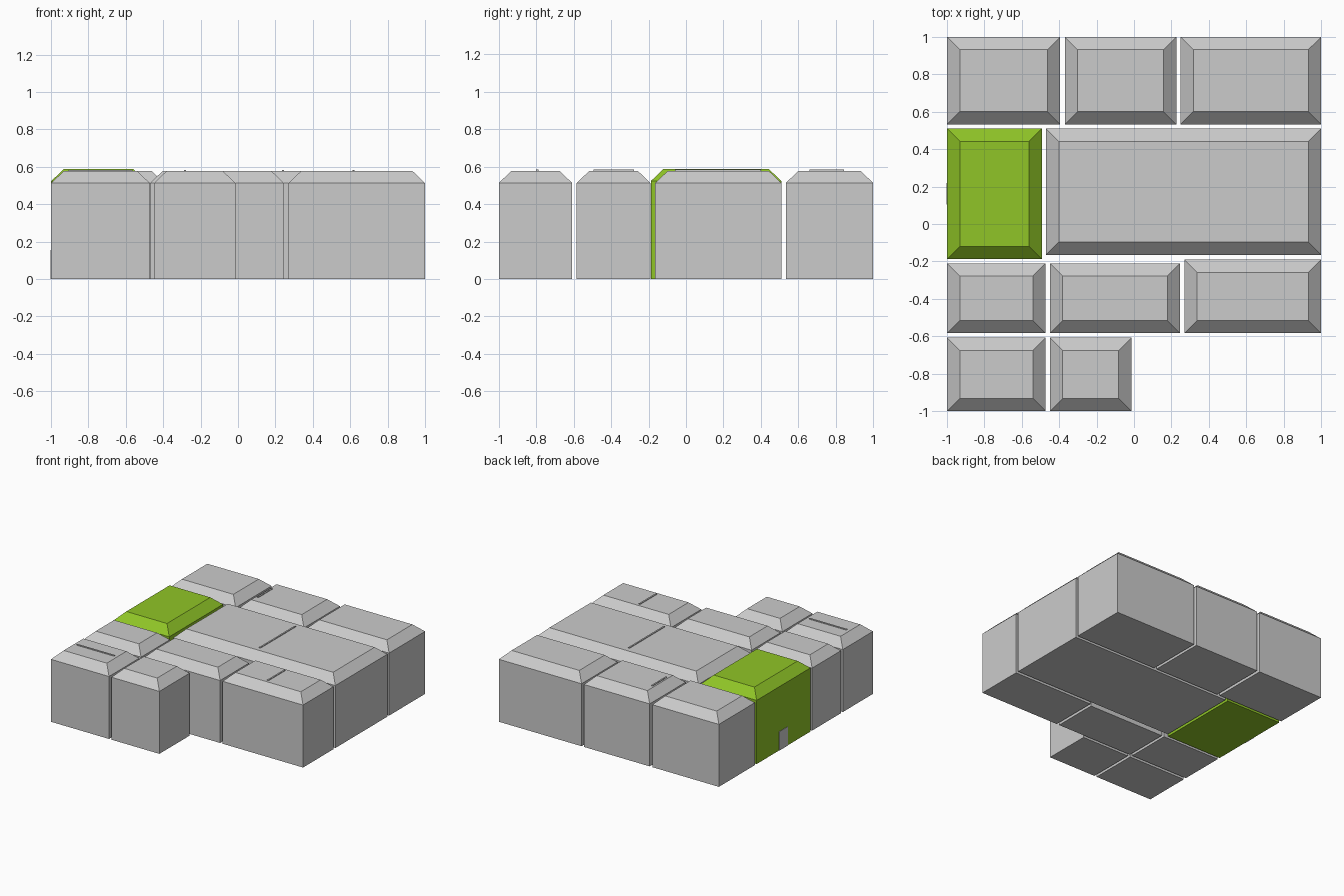
import bpy

if "Cube" in bpy.data.objects:
    bpy.data.objects.remove(bpy.data.objects["Cube"])

INSET = 0.068    # width of the sloped roof edge
DROP = 0.065     # height of the sloped roof edge

green = bpy.data.materials.new("bright_green")
green.diffuse_color = (0.28, 0.56, 0.02, 1)
green.use_nodes = True
green.node_tree.nodes["Principled BSDF"].inputs["Base Color"].default_value = green.diffuse_color


def make_object(name, verts, faces, mat=None):
    mesh = bpy.data.meshes.new(name)
    mesh.from_pydata(verts, [], faces)
    ob = bpy.data.objects.new(name, mesh)
    bpy.context.collection.objects.link(ob)
    if mat:
        mesh.materials.append(mat)
    return ob


def ring(x0, x1, y0, y1, z):
    return [(x0, y0, z), (x1, y0, z), (x1, y1, z), (x0, y1, z)]


def stack(name, rings, mat=None):
    """Closed solid from a stack of rectangles, bottom to top."""
    verts = [v for r in rings for v in r]
    n = len(rings)
    faces = [(3, 2, 1, 0), tuple(range(4 * n - 4, 4 * n))]
    for k in range(n - 1):
        for i in range(4):
            j = (i + 1) % 4
            faces.append((4 * k + i, 4 * k + j, 4 * k + 4 + j, 4 * k + 4 + i))
    return make_object(name, verts, faces, mat)


def block(name, x0, x1, y0, y1, top=0.578, mat=None):
    return stack(name, [
        ring(x0, x1, y0, y1, 0),
        ring(x0, x1, y0, y1, top - DROP),
        ring(x0 + INSET, x1 - INSET, y0 + INSET, y1 - INSET, top)], mat)


def box(name, x0, x1, y0, y1, z0, z1):
    return stack(name, [ring(x0, x1, y0, y1, z0), ring(x0, x1, y0, y1, z1)])


# Grey room blocks, row by row from the back
blocks = {
    "back_left_room": (-0.999, -0.395, 0.533, 1.0),
    "back_middle_room": (-0.37, 0.226, 0.533, 1.0),
    "back_right_room": (0.249, 1.0, 0.533, 1.0),
    "main_hall": (-0.47, 1.0, -0.165, 0.51),
    "middle_left_room": (-0.999, -0.472, -0.584, -0.21),
    "middle_room": (-0.449, 0.246, -0.584, -0.21),
    "middle_right_room": (0.27, 1.0, -0.584, -0.19),
    "front_left_room": (-0.999, -0.472, -1.0, -0.608),
    "front_middle_room": (-0.449, -0.014, -1.0, -0.608),
}
for name, dims in blocks.items():
    block(name, *dims)

# Slightly taller green entrance block
block("entrance_room", -0.999, -0.493, -0.188, 0.51, top=0.588, mat=green)

# Thin raised partition strips on the roofs
W = 0.006
strips = {
    "back_partition": (-0.283 - W, -0.283 + W, 0.66, 0.845),
    "hall_partition": (0.24 - W, 0.24 + W, -0.06, 0.40),
    "right_partition": (0.618 - W, 0.618 + W, -0.495, -0.278),
    "front_partition": (-0.905, -0.565, -0.795 - W, -0.795 + W),
}
for name, dims in strips.items():
    box(name, *dims, 0.57, 0.584)

# Door on the left side of the entrance block
box("entrance_door", -1.002, -0.995, 0.105, 0.22, 0, 0.155)
